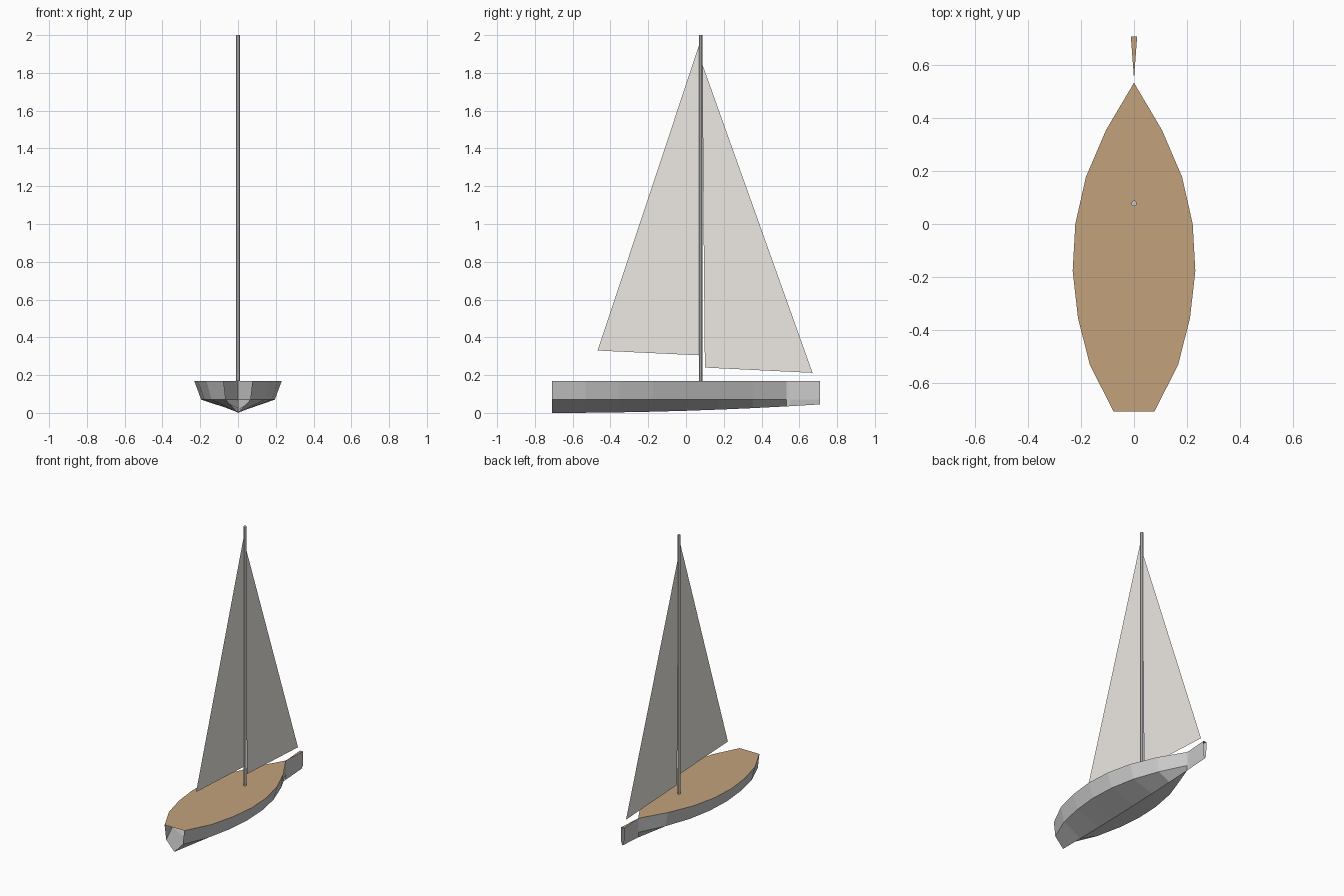
import bpy, bmesh
from math import radians

if "Cube" in bpy.data.objects:
    bpy.data.objects.remove(bpy.data.objects["Cube"])

DECK_Z, CHINE_Z, CHINE_RATIO = 0.17, 0.07, 0.84
HALF_LEN = 0.71
# (y, half width) from stern to bow; the sides cross just ahead of the deck point
STATIONS = [(-0.71, 0.077), (-0.5325, 0.167), (-0.355, 0.212), (-0.1775, 0.232),
            (0.0, 0.222), (0.1775, 0.182), (0.355, 0.106), (0.5325, 0.001),
            (0.55, 0.0), (0.71, -0.012)]


def material(name, rgb):
    m = bpy.data.materials.new(name)
    m.diffuse_color = (*rgb, 1)
    m.use_nodes = True
    m.node_tree.nodes["Principled BSDF"].inputs["Base Color"].default_value = m.diffuse_color
    return m


def add_object(name, bm, mat=None):
    me = bpy.data.meshes.new(name)
    bm.to_mesh(me)
    bm.free()
    ob = bpy.data.objects.new(name, me)
    bpy.context.collection.objects.link(ob)
    if mat:
        me.materials.append(mat)
    return ob


def keel_z(y):
    return 0.045 * ((y + HALF_LEN) / (2 * HALF_LEN)) ** 2


def loft(sections):
    bm = bmesh.new()
    rows = [[bm.verts.new(p) for p in s] for s in sections]
    for a, b in zip(rows, rows[1:]):
        for i in range(len(a) - 1):
            bm.faces.new((a[i], a[i + 1], b[i + 1], b[i]))
    bmesh.ops.remove_doubles(bm, verts=bm.verts, dist=1e-5)
    return bm


def sail(name, pts, mat):
    bm = bmesh.new()
    bm.faces.new([bm.verts.new((0, y, z)) for y, z in pts])
    return add_object(name, bm, mat)


wood = material("deck_wood", (0.54, 0.36, 0.20))
cloth = material("sail_cloth", (0.85, 0.82, 0.77))

# Hull: open shell with vertical topsides, a chine and a V bottom
add_object("hull", loft([[(-w, y, DECK_Z), (-w * CHINE_RATIO, y, CHINE_Z),
                          (0, y, keel_z(y)),
                          (w * CHINE_RATIO, y, CHINE_Z), (w, y, DECK_Z)]
                         for y, w in STATIONS]))

# Deck: flat sheet closing the top of the hull
add_object("deck", loft([[(-abs(w), y, DECK_Z), (abs(w), y, DECK_Z)]
                         for y, w in STATIONS]), wood)

# Mast
bpy.ops.mesh.primitive_cylinder_add(vertices=8, radius=0.011, depth=2 - DECK_Z,
                                    location=(0, 0.078, (2 + DECK_Z) / 2),
                                    rotation=(0, 0, radians(22.5)))
bpy.context.object.name = "mast"

# Sails: single flat sheets on the centre line
sail("main_sail", [(-0.468, 0.33), (0.07, 0.305), (0.07, 1.95)], cloth)
sail("fore_sail", [(0.10, 0.24), (0.67, 0.212), (0.085, 1.85)], cloth)
